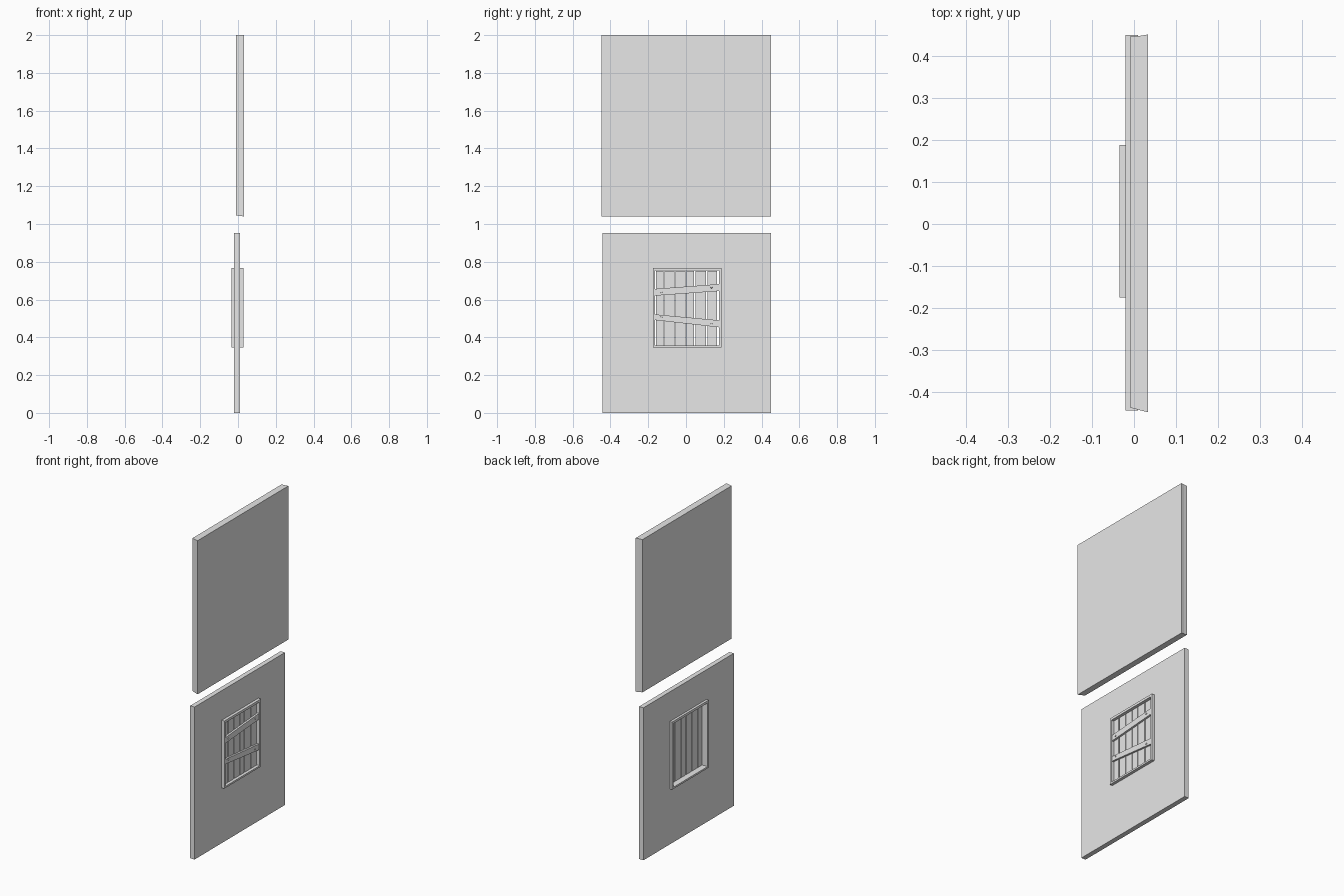
import bpy, bmesh, math
from mathutils import Matrix

cube = bpy.data.objects.get("Cube")
if cube:
    bpy.data.objects.remove(cube, do_unlink=True)

grey = bpy.data.materials.new("plain_grey")
grey.use_nodes = True
grey.diffuse_color = (0.8, 0.8, 0.8, 1)
grey.node_tree.nodes["Principled BSDF"].inputs["Base Color"].default_value = (0.8, 0.8, 0.8, 1)


def finish(name, bm):
    bmesh.ops.recalc_face_normals(bm, faces=bm.faces)
    mesh = bpy.data.meshes.new(name)
    bm.to_mesh(mesh)
    bm.free()
    mesh.materials.append(grey)
    obj = bpy.data.objects.new(name, mesh)
    bpy.context.collection.objects.link(obj)
    return obj


def rect(y0, y1, z0, z1):
    return [(y0, z0), (y1, z0), (y1, z1), (y0, z1)]


def loft(name, sections):
    """Closed solid through (x, outline) sections, outlines in y and z."""
    bm = bmesh.new()
    rings = [[bm.verts.new((x, y, z)) for y, z in pts] for x, pts in sections]
    for a, b in zip(rings, rings[1:]):
        for i in range(len(a)):
            j = (i + 1) % len(a)
            bm.faces.new((a[i], a[j], b[j], b[i]))
    bm.faces.new(rings[0])
    bm.faces.new(rings[-1])
    return finish(name, bm)


def ring(name, x0, x1, outer, inner):
    """Rectangular panel with a rectangular opening through it."""
    bm = bmesh.new()
    loops = [[bm.verts.new((x, y, z)) for y, z in pts]
             for x, pts in ((x0, outer), (x1, outer), (x1, inner), (x0, inner))]
    for k in range(4):
        a, b = loops[k], loops[(k + 1) % 4]
        for i in range(4):
            j = (i + 1) % 4
            bm.faces.new((a[i], a[j], b[j], b[i]))
    return finish(name, bm)


# Upper wall panel, slightly wider toward its outer face
loft("upper_panel", [(-0.01, rect(-0.436, 0.445, 1.045, 2.0)),
                     (0.01, rect(-0.441, 0.446, 1.043, 2.0)),
                     (0.033, rect(-0.447, 0.45, 1.04, 2.0))])

# Lower wall panel with the window opening
opening = rect(-0.163, 0.174, 0.356, 0.753)
ring("lower_panel", -0.02, 0.01, rect(-0.443, 0.449, 0, 0.953), opening)

# Window frame projecting on both sides of the wall
ring("window_frame", -0.035, 0.028, rect(-0.175, 0.187, 0.345, 0.768), opening)

# Vertical shutter slats with narrow gaps
edges = [-0.163, -0.116, -0.058, 0.0, 0.046, 0.11, 0.168]
for i, (a, b) in enumerate(zip(edges, edges[1:])):
    loft(f"shutter_slat_{i + 1}", [(x, rect(a + 0.003, b - 0.003, 0.358, 0.751))
                                   for x in (0.0, 0.012)])

# Two slanted braces nailed across the slats
braces = {"upper": (0.62, 0.656, 0.645, 0.682), "lower": (0.492, 0.522, 0.453, 0.49)}
for label, (l0, l1, r0, r1) in braces.items():
    outline = [(-0.17, l0), (0.176, r0), (0.176, r1), (-0.17, l1)]
    loft(f"{label}_brace", [(x, outline) for x in (0.012, 0.024)])
    for side, y, z in (("front", -0.13, (l0 + l1) / 2), ("back", 0.135, (r0 + r1) / 2)):
        bm = bmesh.new()
        bmesh.ops.create_cone(bm, cap_ends=True, segments=8, radius1=0.005, radius2=0.004,
                              depth=0.006,
                              matrix=Matrix.Translation((0.025, y, z))
                              @ Matrix.Rotation(math.pi / 2, 4, "Y"))
        finish(f"{label}_{side}_nail", bm)
